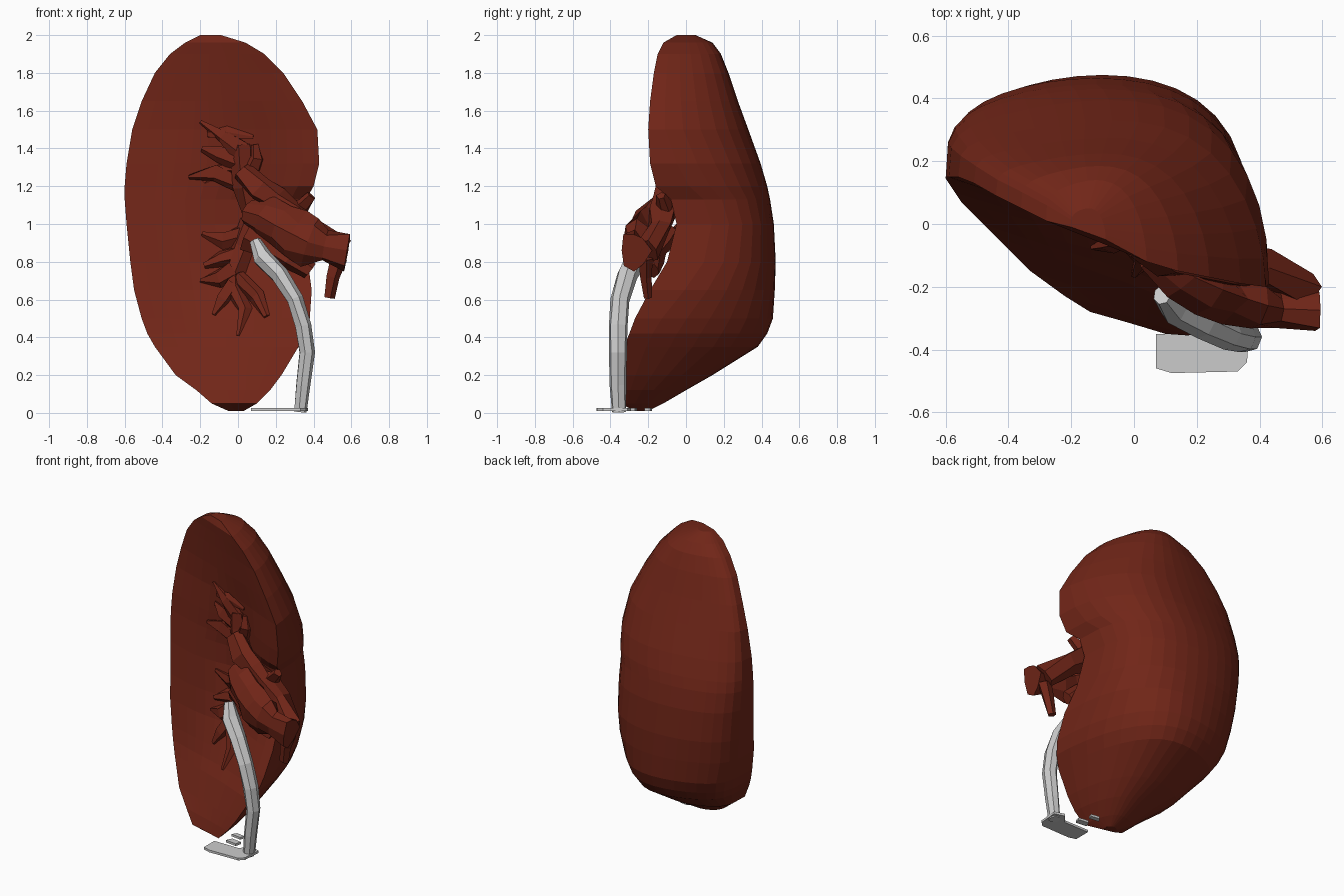
import bpy, bmesh, math, random
from mathutils import Vector

random.seed(4)
red = bpy.data.materials.new("organ_red")
red.diffuse_color = (0.165, 0.019, 0.009, 1)

# Horizontal sections: z, left rim x y, right rim x y, furthest back y
LEVELS = [
    (0.01, -0.05, -0.25, 0.03, -0.27, -0.20), (0.05, -0.14, -0.28, 0.10, -0.35, -0.12),
    (0.12, -0.22, -0.23, 0.17, -0.355, 0.00), (0.20, -0.33, -0.15, 0.23, -0.35, 0.14),
    (0.35, -0.44, -0.04, 0.32, -0.33, 0.38), (0.42, -0.48, 0.0, 0.36, -0.30, 0.43),
    (0.50, -0.51, 0.03, 0.38, -0.27, 0.46),
    (0.65, -0.55, 0.07, 0.39, -0.19, 0.47), (0.80, -0.57, 0.10, 0.37, -0.10, 0.475),
    (1.00, -0.59, 0.13, 0.35, -0.05, 0.465), (1.13, -0.60, 0.145, 0.36, -0.08, 0.445),
    (1.20, -0.60, 0.15, 0.40, -0.16, 0.43), (1.32, -0.59, 0.15, 0.43, -0.19, 0.395),
    (1.50, -0.56, 0.15, 0.42, -0.20, 0.33), (1.65, -0.51, 0.13, 0.34, -0.19, 0.275),
    (1.80, -0.44, 0.09, 0.24, -0.17, 0.225), (1.90, -0.36, 0.05, 0.14, -0.15, 0.185),
    (1.96, -0.28, 0.01, 0.04, -0.12, 0.14), (2.00, -0.20, -0.01, -0.09, -0.05, 0.05)]


def level_at(z):
    for a, b in zip(LEVELS, LEVELS[1:]):
        if z <= b[0]:
            t = (z - a[0]) / (b[0] - a[0])
            return [p + (q - p) * t for p, q in zip(a, b)]
    return LEVELS[-1]


def face_y(x, z):
    """Depth of the cut front face, hollow towards the hilum."""
    _, xl, yl, xr, yr, _ = level_at(z)
    t = min(max((x - xl) / (xr - xl), 0), 1)
    flat = min(yr, -0.21) if 0.5 < z < 1.4 else yr
    dent = 0.10 * math.exp(-((x - 0.05) / 0.28) ** 2 - ((z - 1.0) / 0.45) ** 2)
    return yl + (flat - yl) * t + (yr - flat) * t ** 3 + dent * math.sin(math.pi * t)


def finish(name, bm, mat=None):
    bmesh.ops.recalc_face_normals(bm, faces=bm.faces)
    me = bpy.data.meshes.new(name)
    bm.to_mesh(me)
    bm.free()
    ob = bpy.data.objects.new(name, me)
    bpy.context.collection.objects.link(ob)
    if mat:
        me.materials.append(mat)
    return ob


def loft(bm, rings):
    rings = [[bm.verts.new(p) for p in r] for r in rings]
    n = len(rings[0])
    for a, b in zip(rings, rings[1:]):
        for i in range(n):
            j = (i + 1) % n
            bm.faces.new((a[i], a[j], b[j], b[i]))
    bm.faces.new(rings[0])
    bm.faces.new(rings[-1])


def tube(bm, path, sides=6, depth=0.8, jitter=0.0):
    """Path of (x, y, z, radius); jitter makes the torn, angular look."""
    pts = [Vector(p[:3]) for p in path]
    rings = []
    for i, p in enumerate(pts):
        d = (pts[min(i + 1, len(pts) - 1)] - pts[max(i - 1, 0)]).normalized()
        u = d.cross(Vector((0, 1, 0))).normalized()
        v = d.cross(u)
        ring = []
        for k in range(sides):
            a = math.tau * k / sides
            r = path[i][3] * (1 + random.uniform(-jitter, jitter))
            ring.append(p + u * r * math.cos(a) + v * r * depth * math.sin(a))
        rings.append(ring)
    loft(bm, rings)


# Kidney body: rounded back, fullest beside the hilum, with a cut front
bm = bmesh.new()
BACK, FRONT = 18, 12
rings = []
for z, xl, yl, xr, yr, yb in LEVELS:
    ring = []
    p_right = 0.58 + 0.45 * min(1, ((z - 0.95) / 0.5) ** 2)
    p_left = 0.48 if z < 0.6 else 0.54
    for k in range(BACK + 1):
        a = math.pi * k / BACK
        t = (1 - math.cos(a)) / 2
        base = yl + (yr - yl) * t
        s = max(math.sin(a), 0) ** (p_left + (p_right - p_left) * t)
        ring.append((xl + (xr - xl) * t, base + (yb - base) * s, z))
    for k in range(1, FRONT):
        x = xr + (xl - xr) * k / FRONT
        ring.append((x, face_y(x, z), z))
    rings.append(ring)
loft(bm, rings)
finish("kidney_body", bm, red)

# Main vessels leaving the hilum, with a short stub hanging down
bm = bmesh.new()
tube(bm, [(0.05, -0.10, 1.06, 0.08), (0.14, -0.17, 1.03, 0.11), (0.22, -0.21, 0.98, 0.11),
          (0.30, -0.24, 0.94, 0.12), (0.38, -0.26, 0.90, 0.11), (0.46, -0.27, 0.88, 0.09),
          (0.58, -0.275, 0.86, 0.115)], 8, 0.65, 0.28)
tube(bm, [(0.02, -0.06, 1.28, 0.06), (0.12, -0.10, 1.18, 0.08), (0.20, -0.12, 1.12, 0.07),
          (0.30, -0.13, 1.05, 0.08), (0.40, -0.14, 0.98, 0.07), (0.54, -0.20, 0.85, 0.08)], 6, 0.8, 0.3)
tube(bm, [(0.53, -0.21, 0.82, 0.05), (0.50, -0.21, 0.72, 0.04), (0.48, -0.20, 0.61, 0.03)], 5, 0.8, 0.1)
tube(bm, [(0.25, -0.1, 1.08, 0.05), (0.34, -0.11, 1.09, 0.05), (0.39, -0.13, 1.15, 0.03)], 5, 0.8, 0.3)
tube(bm, [(0.06, -0.10, 0.95, 0.08), (0.18, -0.15, 0.88, 0.08), (0.28, -0.18, 0.83, 0.07),
          (0.38, -0.17, 0.75, 0.04)], 6, 0.8, 0.3)
finish("main_vessels", bm, red)

# Branches spreading over the cut face: x, z, radius
BRANCHES = [
    [(0.08, 1.05, .07), (0.05, 1.2, .07), (0.03, 1.32, .06), (0.02, 1.42, .04)],
    [(0.02, 1.38, .05), (-0.08, 1.46, .04), (-0.20, 1.54, .01)],
    [(-0.16, 1.48, .02), (-0.06, 1.48, .03), (0.08, 1.46, .01)],
    [(0.02, 1.32, .05), (-0.10, 1.37, .05), (-0.19, 1.40, .015)],
    [(0.02, 1.2, .05), (-0.12, 1.26, .05), (-0.26, 1.25, .01)],
    [(0.00, 1.30, .04), (-0.10, 1.29, .03), (-0.18, 1.22, .01)],
    [(0.05, 1.25, .05), (0.10, 1.35, .04), (0.09, 1.42, .02)],
    [(0.08, 1.0, .07), (0.02, 0.88, .06), (-0.03, 0.74, .06), (-0.02, 0.62, .03)],
    [(0.04, 0.95, .05), (-0.08, 0.92, .05), (-0.19, 0.95, .01)],
    [(0.02, 0.84, .05), (-0.09, 0.82, .04), (-0.18, 0.78, .015)],
    [(-0.02, 0.75, .05), (-0.10, 0.70, .05), (-0.20, 0.70, .01)],
    [(-0.02, 0.68, .05), (-0.08, 0.60, .04), (-0.13, 0.52, .01)],
    [(-0.02, 0.66, .05), (0.03, 0.55, .04), (0.00, 0.41, .01)],
    [(0.00, 0.72, .05), (0.10, 0.62, .05), (0.15, 0.51, .015)]]
bm = bmesh.new()
for br in BRANCHES:
    tube(bm, [(x, face_y(x, z) - r * 0.4, z, r) for x, z, r in br], 5, 0.7, 0.4)
finish("vessel_branches", bm, red)

# Ureter curving down from the hilum
bm = bmesh.new()
tube(bm, [(0.09, -0.225, 0.91, 0.03), (0.13, -0.26, 0.82, 0.055), (0.22, -0.31, 0.73, 0.05),
          (0.30, -0.35, 0.60, 0.045), (0.345, -0.36, 0.46, 0.045), (0.365, -0.36, 0.32, 0.042),
          (0.345, -0.36, 0.15, 0.04), (0.33, -0.355, 0.005, 0.035)], 7, 1.1, 0.06)
finish("ureter", bm)

# Thin torn plate and flakes at the foot
SHEETS = {
    "foot_plate": [(0.07, -0.46), (0.12, -0.475), (0.33, -0.47), (0.36, -0.44), (0.37, -0.31),
                   (0.30, -0.29), (0.25, -0.35), (0.07, -0.35)],
    "foot_flake_inner": [(0.12, -0.30), (0.20, -0.31), (0.21, -0.27), (0.14, -0.26)],
    "foot_flake_rear": [(0.10, -0.21), (0.17, -0.22), (0.18, -0.19), (0.12, -0.18)]}
for name, outline in SHEETS.items():
    bm = bmesh.new()
    loft(bm, [[(x, y, z) for x, y in outline] for z in (0.01, 0.025)])
    finish(name, bm)
